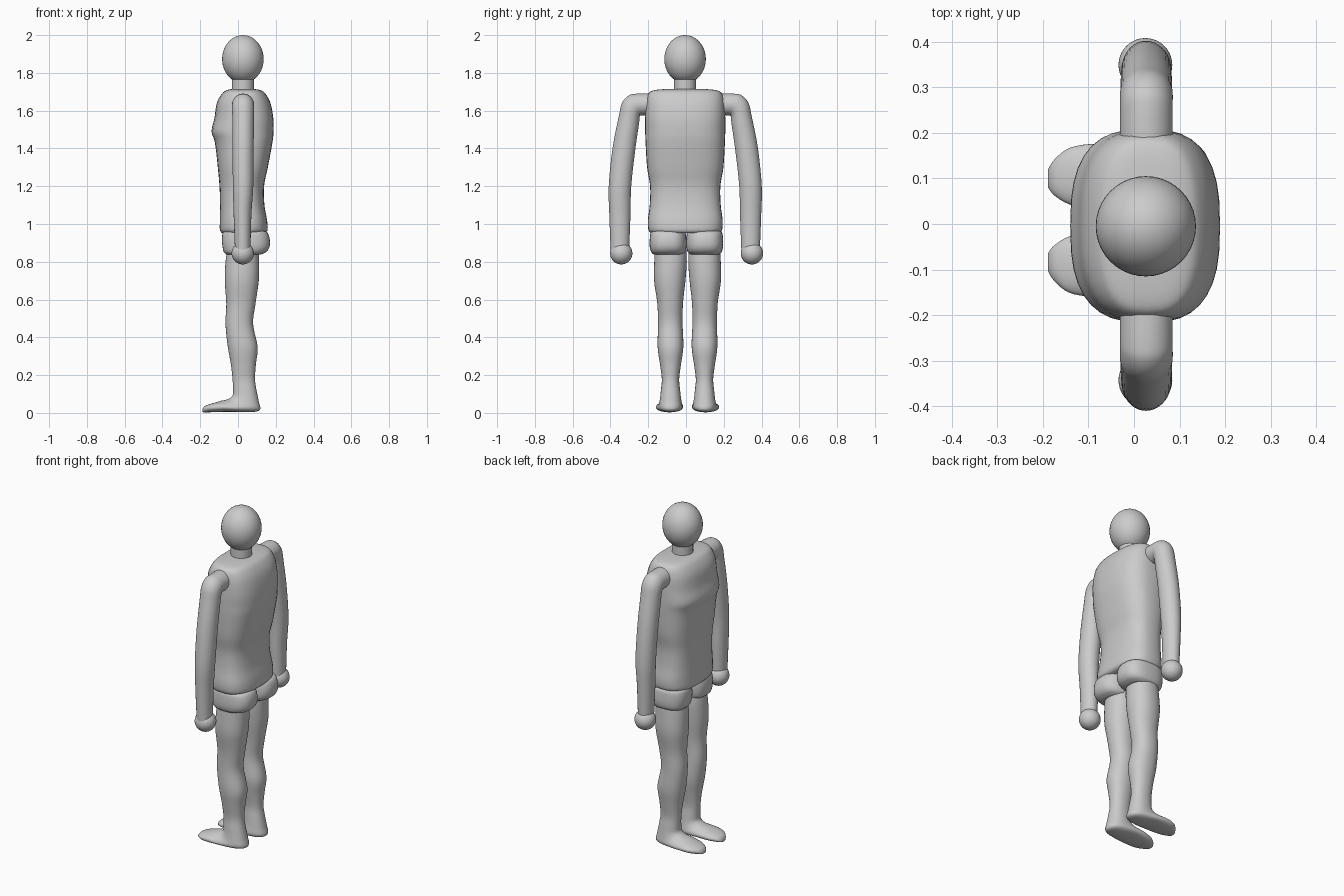
import bpy, bmesh, math
from mathutils import Vector


def finish(obj, angle=60):
    bpy.ops.object.select_all(action='DESELECT')
    obj.select_set(True)
    bpy.context.view_layer.objects.active = obj
    bpy.ops.object.shade_smooth_by_angle(angle=math.radians(angle))


def smooth_rows(rows, steps):
    # Catmull-Rom interpolation between the given cross-sections
    out = []
    for i in range(len(rows) - 1):
        p = [Vector(rows[max(0, min(len(rows) - 1, i + k))]) for k in (-1, 0, 1, 2)]
        for j in range(steps):
            t = j / steps
            out.append(0.5 * (2 * p[1] + (p[2] - p[0]) * t
                              + (2 * p[0] - 5 * p[1] + 4 * p[2] - p[3]) * t * t
                              + (3 * p[1] - p[0] - 3 * p[2] + p[3]) * t ** 3))
    return out + [Vector(rows[-1])]


def loft(name, rows, place, n=2.0, steps=4, seg=36):
    # row = end A (p, z), end B (p, z), sideways centre, sideways half width
    bm = bmesh.new()
    rings = []
    for r in smooth_rows(rows, steps):
        ring = []
        for k in range(seg):
            a = 2 * math.pi * k / seg
            c, s = math.cos(a), math.sin(a)
            c = math.copysign(abs(c) ** (2 / n), c)
            s = math.copysign(abs(s) ** (2 / n), s)
            p = (r[0] + r[2]) / 2 + c * (r[0] - r[2]) / 2
            z = (r[1] + r[3]) / 2 + c * (r[1] - r[3]) / 2
            ring.append(bm.verts.new(place(p, r[4] + s * r[5], max(z, 0))))
        rings.append(ring)
    for a, b in zip(rings, rings[1:]):
        for k in range(seg):
            bm.faces.new((a[k], a[(k + 1) % seg], b[(k + 1) % seg], b[k]))
    bm.faces.new(rings[0])
    bm.faces.new(rings[-1])
    bmesh.ops.recalc_face_normals(bm, faces=bm.faces)
    me = bpy.data.meshes.new(name)
    bm.to_mesh(me)
    bm.free()
    obj = bpy.data.objects.new(name, me)
    bpy.context.collection.objects.link(obj)
    finish(obj)


def ball(name, loc, scale):
    bpy.ops.mesh.primitive_uv_sphere_add(segments=40, ring_count=24, radius=1, location=loc)
    obj = bpy.context.object
    obj.name = name
    obj.scale = scale
    finish(obj)


def level(z, back, front, y, w):
    return (back, z, front, z, y, w)


# head and neck
ball("head", (0.026, -0.005, 1.873), (0.11, 0.11, 0.127))
bpy.ops.mesh.primitive_cylinder_add(vertices=40, radius=0.058, depth=0.11,
                                    location=(0.026, -0.005, 1.735))
bpy.context.object.name = "neck"
finish(bpy.context.object, 40)

# torso
torso = [level(*v) for v in (
    (1.715, 0.085, -0.03, 0, 0.10), (1.708, 0.12, -0.06, 0, 0.165),
    (1.69, 0.145, -0.085, 0, 0.195), (1.64, 0.172, -0.112, 0, 0.208),
    (1.56, 0.187, -0.125, 0, 0.212), (1.49, 0.188, -0.14, 0, 0.212),
    (1.43, 0.182, -0.122, 0, 0.21), (1.3, 0.158, -0.107, 0, 0.202),
    (1.2, 0.138, -0.098, 0, 0.186), (1.1, 0.14, -0.095, 0, 0.188),
    (1.02, 0.154, -0.096, 0, 0.198), (0.97, 0.157, -0.096, 0, 0.195),
    (0.952, 0.145, -0.085, 0, 0.18))]
loft("torso", torso, lambda p, q, z: (p, q - 0.004, z), n=2.7)

hip = [level(*v) for v in (
    (0.965, 0.13, -0.065, 0.097, 0.075), (0.955, 0.155, -0.08, 0.097, 0.092),
    (0.92, 0.168, -0.085, 0.097, 0.097), (0.88, 0.167, -0.082, 0.097, 0.097),
    (0.852, 0.15, -0.075, 0.097, 0.09), (0.838, 0.12, -0.06, 0.097, 0.075))]

leg = [level(*v) for v in (
    (0.87, 0.108, -0.055, 0.09, 0.083), (0.80, 0.112, -0.066, 0.09, 0.086),
    (0.70, 0.11, -0.07, 0.094, 0.083), (0.58, 0.093, -0.062, 0.092, 0.068),
    (0.47, 0.080, -0.066, 0.091, 0.065), (0.35, 0.104, -0.054, 0.09, 0.068),
    (0.26, 0.095, -0.038, 0.09, 0.056), (0.18, 0.09, -0.029, 0.09, 0.046),
    (0.12, 0.098, -0.026, 0.09, 0.051))]
foot = [(0.110, 0.06, -0.03, 0.09, 0.09, 0.056), (0.116, 0.015, -0.055, 0.072, 0.09, 0.062),
        (0.06, 0.004, -0.09, 0.064, 0.092, 0.068), (-0.04, 0.006, -0.12, 0.055, 0.096, 0.072),
        (-0.12, 0.004, -0.155, 0.045, 0.097, 0.063), (-0.17, 0.003, -0.178, 0.034, 0.094, 0.04),
        (-0.189, 0.004, -0.188, 0.02, 0.092, 0.02)]

# arm rows: outer edge (y, z), inner edge (y, z), x centre, x half width
arm = [(0.14, 1.69, 0.14, 1.575, 0.027, 0.058), (0.255, 1.69, 0.23, 1.575, 0.027, 0.058),
       (0.30, 1.68, 0.24, 1.57, 0.027, 0.058), (0.335, 1.64, 0.242, 1.56, 0.027, 0.058),
       (0.352, 1.57, 0.245, 1.53, 0.027, 0.057), (0.385, 1.4, 0.265, 1.39, 0.027, 0.056),
       (0.405, 1.2, 0.286, 1.2, 0.027, 0.054), (0.402, 1.05, 0.29, 1.05, 0.024, 0.047),
       (0.395, 0.86, 0.297, 0.86, 0.025, 0.041)]

# mirrored hips, legs and arms
for side, s in (("left", 1), ("right", -1)):
    loft(side + "_hip", hip, lambda p, q, z: (p, s * q + 0.002, z), n=2.6)
    loft(side + "_leg", leg + foot, lambda p, q, z: (p, s * q + 0.008, z), n=2.2)
    loft(side + "_arm", arm, lambda p, q, z: (q, s * p - 0.004, z))
    ball(side + "_hand", (0.025, s * 0.346 + 0.003, 0.845), (0.059, 0.059, 0.059))
